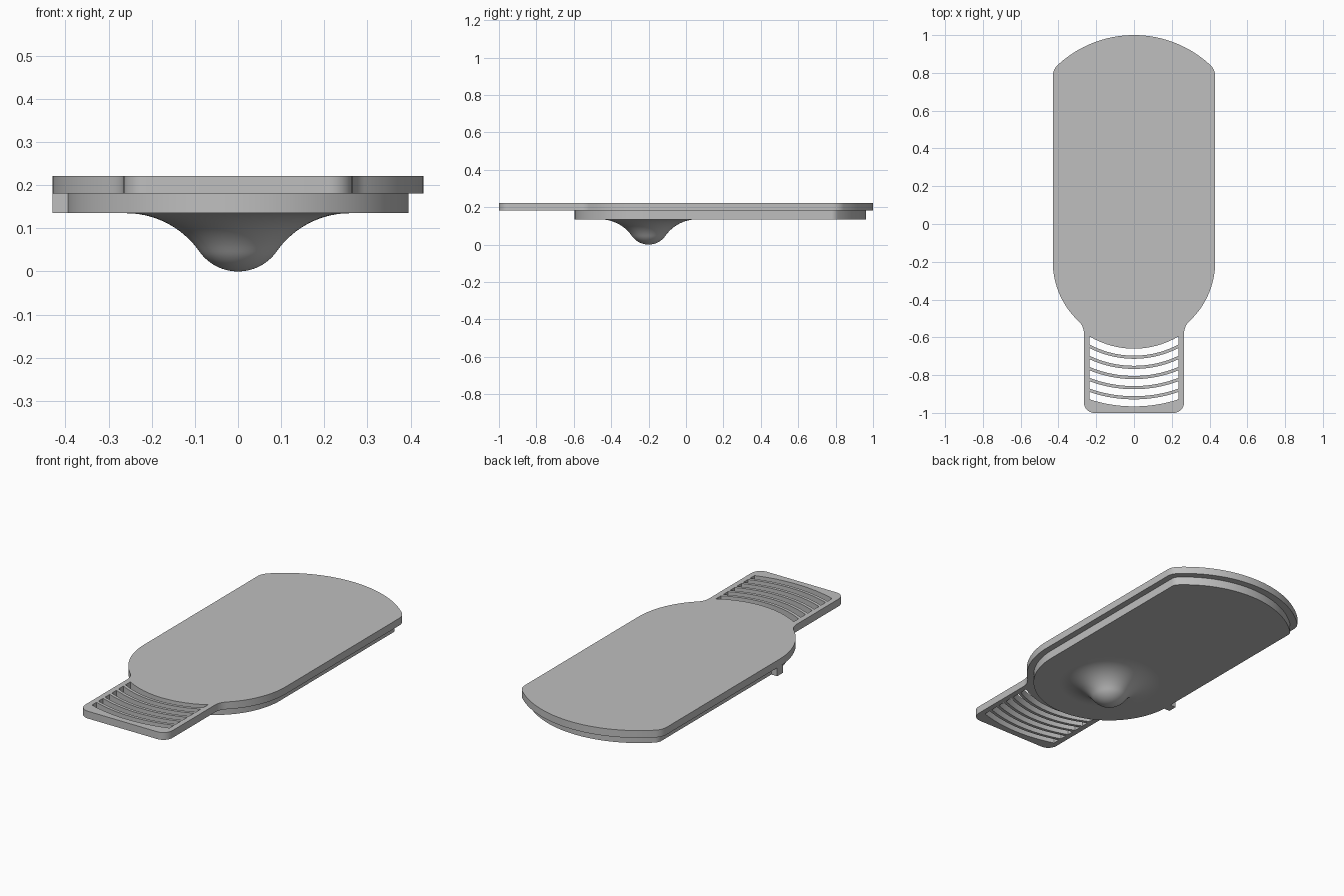
import bpy, bmesh
from math import sin, cos, atan2, sqrt, asin, radians, pi

cube = bpy.data.objects.get("Cube")
if cube:
    bpy.data.objects.remove(cube, do_unlink=True)

grey = bpy.data.materials.new("plain grey")
grey.use_nodes = True
COLOUR = (0.52, 0.52, 0.52, 1)
grey.diffuse_color = COLOUR
grey.node_tree.nodes["Principled BSDF"].inputs["Base Color"].default_value = COLOUR

FOCUS = -0.2           # y of the shared centre of bulb, front curve and slots
CROWN = 0.406          # y of the centre of the back curve


def arc(cx, cy, r, a, b, n=16):
    """Points on a circle from angle a to angle b."""
    return [(cx + r * cos(a + (b - a) * i / n), cy + r * sin(a + (b - a) * i / n))
            for i in range(n + 1)]


def mirrored(half):
    """Close a right-hand outline by mirroring it across x = 0."""
    return half + [(-x, y) for x, y in reversed(half) if x > 1e-5]


def finish(obj, angle=30):
    obj.data.materials.clear()
    obj.data.materials.append(grey)
    bpy.ops.object.select_all(action="DESELECT")
    obj.select_set(True)
    bpy.context.view_layer.objects.active = obj
    bpy.ops.object.shade_smooth_by_angle(angle=radians(angle))


def slab(name, loops, z0, z1):
    """Extrude an outline, with any further loops as holes."""
    curve = bpy.data.curves.new(name + " outline", "CURVE")
    curve.dimensions = "2D"
    curve.fill_mode = "BOTH"
    curve.extrude = (z1 - z0) / 2
    for loop in loops:
        spline = curve.splines.new("POLY")
        spline.points.add(len(loop) - 1)
        for p, (x, y) in zip(spline.points, loop):
            p.co = (x, y, 0, 1)
        spline.use_cyclic_u = True
    temp = bpy.data.objects.new(name + " outline", curve)
    bpy.context.collection.objects.link(temp)
    bpy.context.view_layer.update()
    graph = bpy.context.evaluated_depsgraph_get()
    mesh = bpy.data.meshes.new_from_object(temp.evaluated_get(graph))
    bpy.data.objects.remove(temp, do_unlink=True)
    bm = bmesh.new()
    bm.from_mesh(mesh)
    bmesh.ops.remove_doubles(bm, verts=bm.verts, dist=1e-5)
    bmesh.ops.translate(bm, verts=bm.verts, vec=(0, 0, (z0 + z1) / 2))
    bmesh.ops.recalc_face_normals(bm, faces=bm.faces)
    bm.to_mesh(mesh)
    bm.free()
    obj = bpy.data.objects.new(name, mesh)
    bpy.context.collection.objects.link(obj)
    finish(obj)


def back_half(half_width, crown_r, fillet):
    """Back curve and its rounded shoulder, from the middle to the side."""
    fx = half_width - fillet
    dy = sqrt((crown_r - fillet) ** 2 - fx ** 2)
    a = atan2(dy, fx)
    return arc(0, CROWN, crown_r, pi / 2, a, 24) + arc(fx, CROWN + dy, fillet, a, 0, 10)[1:]


# Top plate with its slotted handle
W, HANDLE, NECK, CORNER = 0.43, 0.265, 0.09, 0.055
nx = HANDLE + NECK
ndy = sqrt((W + NECK) ** 2 - nx ** 2)
neck = atan2(ndy, nx)
half = back_half(W, 0.594, 0.08)
half += arc(0, FOCUS, W, 0, -neck, 20)
half += arc(nx, FOCUS - ndy, NECK, pi - neck, pi, 10)[1:]
half += arc(HANDLE - CORNER, CORNER - 1, CORNER, 0, -pi / 2, 10)

SLOT = 0.235
slots = []
for i in range(6):
    inner = 0.46 + 0.0537 * i
    outer = inner + 0.037
    a, b = asin(SLOT / inner), asin(SLOT / outer)
    slots.append(arc(0, FOCUS, inner, -pi / 2 - a, -pi / 2 + a, 20)
                 + arc(0, FOCUS, outer, -pi / 2 + b, -pi / 2 - b, 20))
slab("top_plate", [mirrored(half)] + slots, 0.181, 0.221)

# Lower plate, set in from the edge
half = back_half(0.395, 0.556, 0.045) + arc(0, FOCUS, 0.395, 0, -pi / 2, 30)
slab("lower_plate", [mirrored(half)], 0.135, 0.181)

# Small tab on the right side
slab("side_tab", [[(-0.43, -0.225), (-0.38, -0.225), (-0.38, -0.175), (-0.43, -0.175)]],
     0.135, 0.181)

# Bulb under the plate: a ball blending into a flared skirt
BALL, SKIRT, REACH, PLATE = 0.11, 0.208, 0.26, 0.135
join = atan2(PLATE - SKIRT - BALL, REACH)
profile = arc(0, BALL, BALL, -pi / 2, join, 14)
profile += arc(REACH, PLATE - SKIRT, SKIRT, join + pi, pi / 2, 18)[1:]
bm = bmesh.new()
verts = [bm.verts.new((x, 0, z)) for x, z in profile]
edges = [bm.edges.new(pair) for pair in zip(verts, verts[1:])]
bmesh.ops.spin(bm, geom=verts + edges, cent=(0, 0, 0), axis=(0, 0, 1),
               angle=2 * pi, steps=64, use_duplicate=False)
bmesh.ops.remove_doubles(bm, verts=bm.verts, dist=1e-5)
bmesh.ops.recalc_face_normals(bm, faces=bm.faces)
if sum(f.normal.z * f.calc_area() for f in bm.faces) > 0:
    bmesh.ops.reverse_faces(bm, faces=bm.faces)
bmesh.ops.translate(bm, verts=bm.verts, vec=(0, FOCUS, 0))
mesh = bpy.data.meshes.new("bulb")
bm.to_mesh(mesh)
bm.free()
bulb = bpy.data.objects.new("bulb", mesh)
bpy.context.collection.objects.link(bulb)
finish(bulb, 60)
